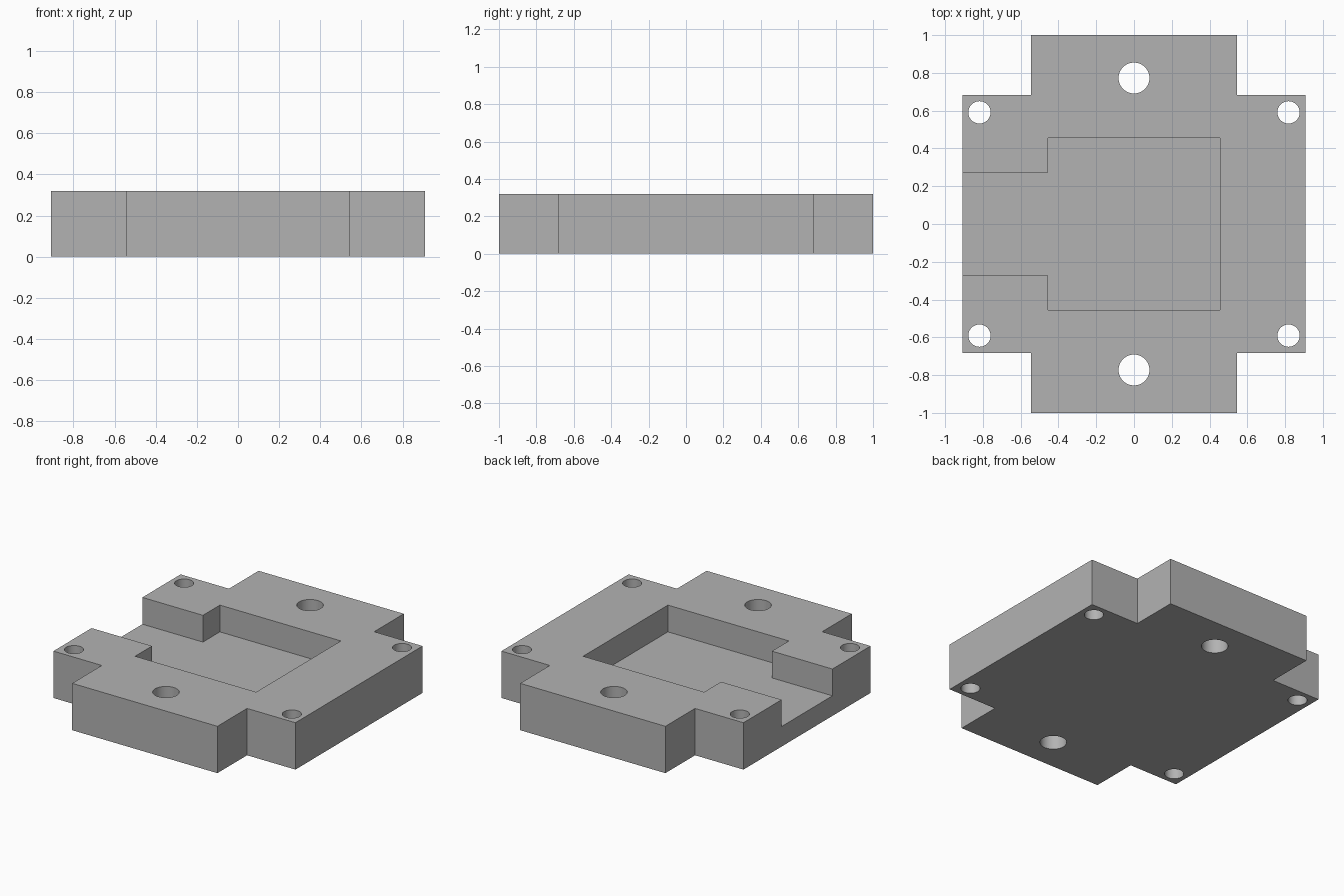
import bpy
import bmesh
from mathutils import Matrix

if "Cube" in bpy.data.objects:
    bpy.data.objects.remove(bpy.data.objects["Cube"], do_unlink=True)

U = 1 / 22          # design grid step
HEIGHT = 7 * U
FLOOR = 3 * U       # pocket floor level

grey = bpy.data.materials.new("plain grey")
grey.use_nodes = True
grey.diffuse_color = (0.45, 0.45, 0.45, 1)
grey.node_tree.nodes["Principled BSDF"].inputs["Base Color"].default_value = (0.45, 0.45, 0.45, 1)


def add_object(name, bm):
    bmesh.ops.recalc_face_normals(bm, faces=bm.faces)
    mesh = bpy.data.meshes.new(name)
    bm.to_mesh(mesh)
    bm.free()
    mesh.materials.append(grey)
    obj = bpy.data.objects.new(name, mesh)
    bpy.context.collection.objects.link(obj)
    return obj


def prism(name, outline, z0, z1):
    """Extrude an outline given in grid steps from z0 to z1."""
    bm = bmesh.new()
    face = bm.faces.new([bm.verts.new((x * U, y * U, z0)) for x, y in outline])
    top = bmesh.ops.extrude_face_region(bm, geom=[face])["geom"]
    verts = [v for v in top if isinstance(v, bmesh.types.BMVert)]
    bmesh.ops.translate(bm, verts=verts, vec=(0, 0, z1 - z0))
    return add_object(name, bm)


def cut(target, cutter):
    """Subtract the cutter, then discard it."""
    cutter.hide_render = True
    mod = target.modifiers.new("cut", "BOOLEAN")
    mod.operation = "DIFFERENCE"
    mod.solver = "EXACT"
    mod.object = cutter
    bpy.context.view_layer.objects.active = target
    bpy.ops.object.modifier_apply(modifier=mod.name)
    bpy.data.objects.remove(cutter, do_unlink=True)


# Cross-shaped block: quarter corner points mirrored along both axes
right = [(12, -22), (12, -15), (20, -15), (20, 15), (12, 15), (12, 22)]
left = [(-x, y) for x, y in reversed(right)]
block = prism("housing_block", right + left, 0, HEIGHT)

# Square pocket with a narrower channel opening on the -x side
back = [(10, 10), (-10, 10), (-10, 6), (-24, 6)]
front = [(x, -y) for x, y in reversed(back)]
cut(block, prism("pocket_cutter", back + front, FLOOR, HEIGHT * 2))

# Through holes: two large in the tabs, four small in the corners
holes = [(0, s * 17, 1.8) for s in (-1, 1)]
holes += [(sx * 18, sy * 13, 1.3) for sx in (-1, 1) for sy in (-1, 1)]
bm = bmesh.new()
for x, y, radius in holes:
    bmesh.ops.create_cone(bm, cap_ends=True, segments=48, radius1=radius * U,
                          radius2=radius * U, depth=HEIGHT * 2,
                          matrix=Matrix.Translation((x * U, y * U, HEIGHT / 2)))
cut(block, add_object("hole_cutters", bm))

# Smooth hole walls, sharp block edges
bpy.ops.object.select_all(action="DESELECT")
block.select_set(True)
bpy.context.view_layer.objects.active = block
bpy.ops.object.shade_smooth_by_angle()
